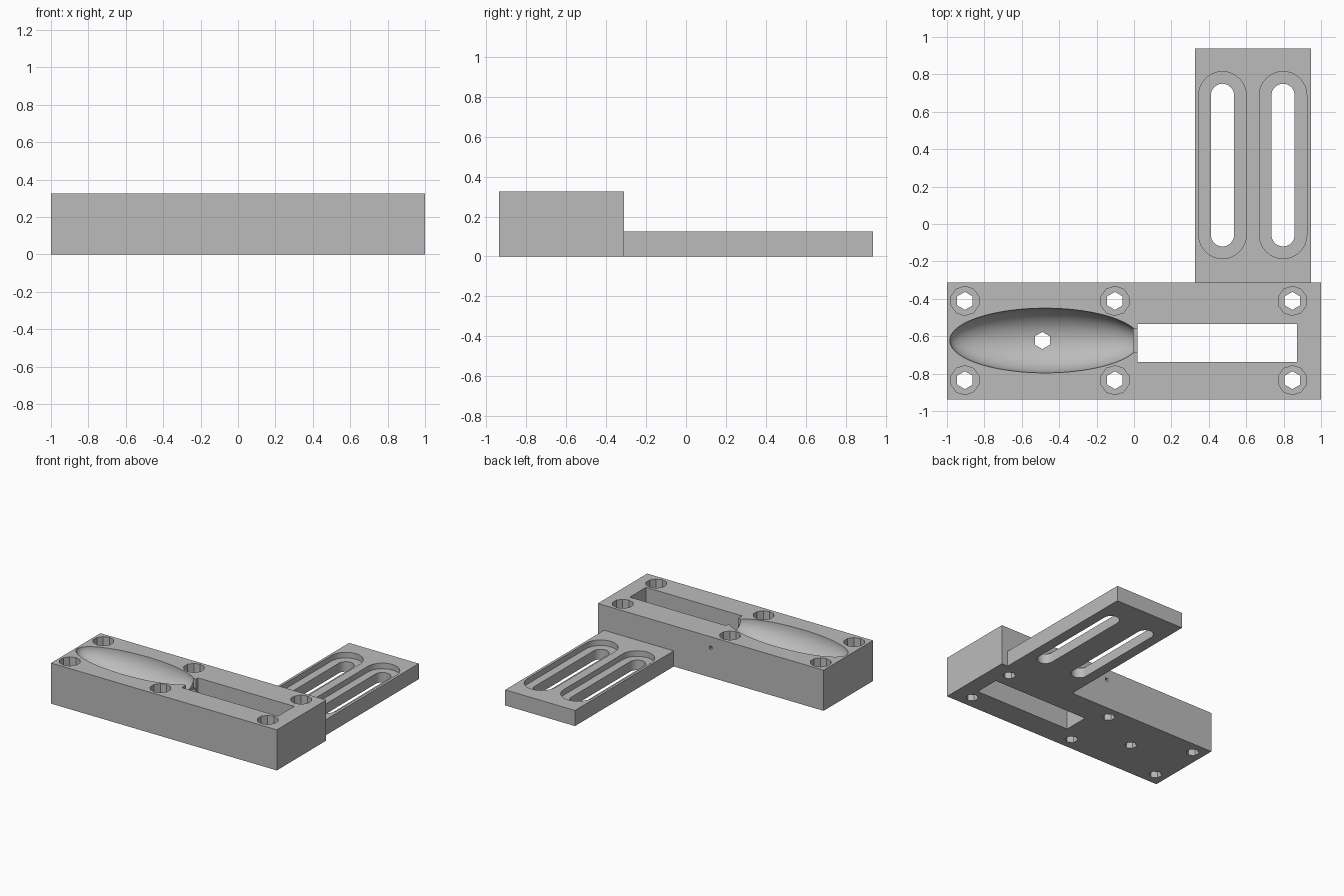
import bpy, math
from mathutils import Vector

if "Cube" in bpy.data.objects:
    bpy.data.objects.remove(bpy.data.objects["Cube"], do_unlink=True)

grey = bpy.data.materials.new("plain grey")
grey.use_nodes = True
colour = (0.5, 0.5, 0.5, 1)
grey.diffuse_color = colour
grey.node_tree.nodes["Principled BSDF"].inputs["Base Color"].default_value = colour


def box(name, low, high):
    low, high = Vector(low), Vector(high)
    bpy.ops.mesh.primitive_cube_add(size=1, location=(low + high) / 2)
    ob = bpy.context.object
    ob.name = name
    ob.scale = high - low
    bpy.ops.object.transform_apply(location=True, rotation=True, scale=True)
    return ob


def cylinder(name, x, y, radius, low, high, sides):
    bpy.ops.mesh.primitive_cylinder_add(vertices=sides, radius=radius, depth=high - low,
                                        location=(x, y, (low + high) / 2))
    bpy.context.object.name = name
    return bpy.context.object


def combine(ob, other, operation):
    mod = ob.modifiers.new("shape", 'BOOLEAN')
    mod.operation, mod.object, mod.solver = operation, other, 'EXACT'
    bpy.context.view_layer.objects.active = ob
    bpy.ops.object.modifier_apply(modifier=mod.name)
    bpy.data.objects.remove(other, do_unlink=True)


def slot(name, x, y0, y1, radius, low, high, sides=32):
    """Prism with rounded ends running along y."""
    half = sides // 2
    outline = []
    for centre, start in ((y1 - radius, 0), (y0 + radius, math.pi)):
        for i in range(half + 1):
            a = start + math.pi * i / half
            outline.append((x + radius * math.cos(a), centre + radius * math.sin(a)))
    n = len(outline)
    verts = [(px, py, z) for z in (low, high) for px, py in outline]
    faces = [list(range(n))[::-1], list(range(n, 2 * n))]
    faces += [(i, (i + 1) % n, n + (i + 1) % n, n + i) for i in range(n)]
    mesh = bpy.data.meshes.new(name)
    mesh.from_pydata(verts, [], faces)
    ob = bpy.data.objects.new(name, mesh)
    bpy.context.collection.objects.link(ob)
    return ob


TOP, PLATE_TOP, MID_Y = 0.325, 0.125, -0.623

# Main block with the mounting plate joined behind it
body = box("mould_body", (-1, -0.937, 0), (1, -0.312, TOP))
combine(body, box("mounting_plate", (0.327, -0.36, 0), (0.945, 0.937, PLATE_TOP)), 'UNION')

# Rounded cavity with a blunt right end
bpy.ops.mesh.primitive_uv_sphere_add(segments=64, ring_count=48, radius=1,
                                     location=(-0.475, MID_Y, TOP),
                                     rotation=(0, math.pi / 2, 0))
cavity = bpy.context.object
cavity.scale = (0.173, 0.173, 0.51)
bpy.ops.object.transform_apply(location=True, rotation=True, scale=True)
combine(cavity, box("cavity_end", (0, -1, 0), (0.2, 0, 1)), 'DIFFERENCE')
combine(body, cavity, 'DIFFERENCE')

# Rectangular window and the narrow neck leading to the cavity
combine(body, box("window", (0.02, -0.738, -0.1), (0.872, -0.534, 0.5)), 'DIFFERENCE')
combine(body, box("neck", (-0.003, MID_Y - 0.063, 0.15), (0.05, MID_Y + 0.063, 0.5)), 'DIFFERENCE')

# Six counterbored bolt holes and the cavity drain
for x in (-0.904, -0.102, 0.847):
    for y in (MID_Y - 0.212, MID_Y + 0.212):
        combine(body, cylinder("bolt_hole", x, y, 0.048, -0.1, 0.5, 6), 'DIFFERENCE')
        combine(body, cylinder("bolt_recess", x, y, 0.078, 0.165, 0.5, 10), 'DIFFERENCE')
combine(body, cylinder("drain", -0.49, MID_Y, 0.046, -0.1, 0.5, 6), 'DIFFERENCE')

# Small pin hole from the back face into the neck
combine(body, box("pin_hole", (-0.014, MID_Y, 0.225), (0.01, -0.2, 0.25)), 'DIFFERENCE')

# Two adjustment slots with shallow recesses
for x in (0.473, 0.797):
    combine(body, slot("slot_hole", x, -0.12, 0.75, 0.062, -0.1, 0.3), 'DIFFERENCE')
    combine(body, slot("slot_recess", x, -0.185, 0.815, 0.127, 0.08, 0.3), 'DIFFERENCE')

body.data.materials.clear()
body.data.materials.append(grey)
for face in body.data.polygons:
    face.material_index = 0
bpy.ops.object.select_all(action='DESELECT')
body.select_set(True)
bpy.context.view_layer.objects.active = body
bpy.ops.object.shade_smooth_by_angle(angle=math.radians(25))
